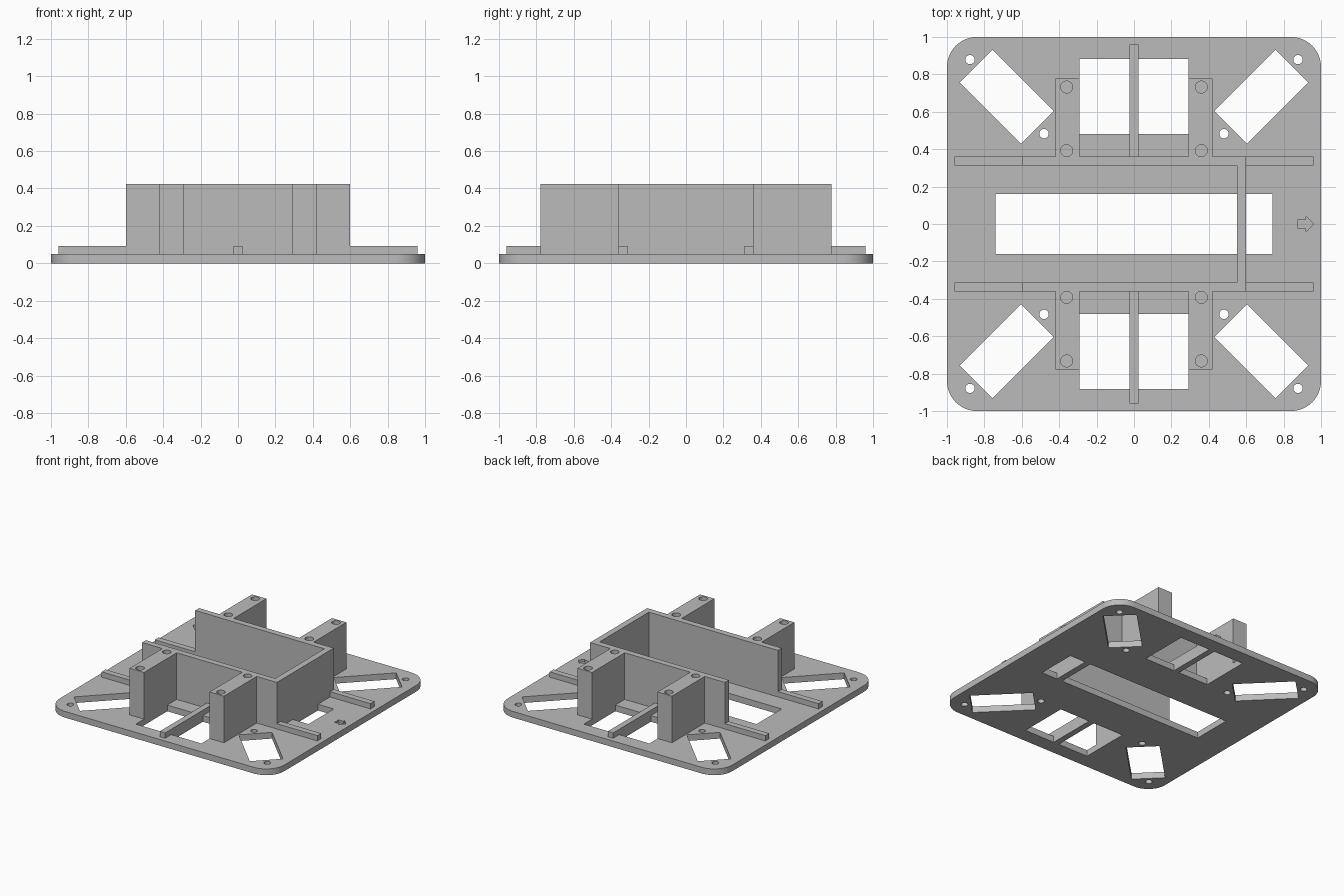
import bpy, bmesh, math
from mathutils import Vector

if "Cube" in bpy.data.objects:
    bpy.data.objects.remove(bpy.data.objects["Cube"])

grey = bpy.data.materials.new("plain grey")
grey.diffuse_color = (0.5, 0.5, 0.5, 1)
grey.use_nodes = True
grey.node_tree.nodes["Principled BSDF"].inputs["Base Color"].default_value = grey.diffuse_color

BASE, RIB, TOP = 0.05, 0.093, 0.425
SIGNS = [(sx, sy) for sx in (-1, 1) for sy in (-1, 1)]


def rect(x0, x1, y0, y1):
    x0, x1 = sorted((x0, x1))
    y0, y1 = sorted((y0, y1))
    return [(x0, y0), (x1, y0), (x1, y1), (x0, y1)]


def circle(x, y, r, n=32):
    return [(x + r * math.cos(2 * math.pi * i / n),
             y + r * math.sin(2 * math.pi * i / n)) for i in range(n)]


def prisms(name, outlines, z0, z1):
    """One object holding an upright prism for every 2D outline."""
    bm = bmesh.new()
    for pts in outlines:
        face = bm.faces.new([bm.verts.new((x, y, z0)) for x, y in pts])
        out = bmesh.ops.extrude_face_region(bm, geom=[face])
        moved = [v for v in out["geom"] if isinstance(v, bmesh.types.BMVert)]
        bmesh.ops.translate(bm, verts=moved, vec=Vector((0, 0, z1 - z0)))
    bmesh.ops.recalc_face_normals(bm, faces=bm.faces)
    mesh = bpy.data.meshes.new(name)
    bm.to_mesh(mesh)
    bm.free()
    mesh.materials.append(grey)
    obj = bpy.data.objects.new(name, mesh)
    bpy.context.collection.objects.link(obj)
    return obj


def cut(obj, cutter):
    mod = obj.modifiers.new("cut", 'BOOLEAN')
    mod.operation, mod.solver, mod.object = 'DIFFERENCE', 'EXACT', cutter
    bpy.context.view_layer.objects.active = obj
    bpy.ops.object.modifier_apply(modifier=mod.name)
    bpy.data.objects.remove(cutter)


def smooth(obj):
    bpy.ops.object.select_all(action='DESELECT')
    obj.select_set(True)
    bpy.context.view_layer.objects.active = obj
    bpy.ops.object.shade_smooth_by_angle(angle=math.radians(30))


# Base plate with rounded corners
R = 0.16
outline = []
for k, (sx, sy) in enumerate([(1, 1), (-1, 1), (-1, -1), (1, -1)]):
    for i in range(13):
        a = math.radians(90 * k + 7.5 * i)
        outline.append((sx * (1 - R) + R * math.cos(a), sy * (1 - R) + R * math.sin(a)))
plate = prisms("base_plate", [outline], 0, BASE)

# Openings: central slot and square windows, each leaving a crossbar
holes = [rect(-0.74, 0.55, -0.16, 0.16), rect(0.6, 0.74, -0.16, 0.16)]
for sx, sy in SIGNS:
    holes.append(rect(sx * 0.024, sx * 0.292, sy * 0.482, sy * 0.882))
    # Diagonal corner opening with a screw hole at each end
    c, u, v = 0.68, 0.1635, 0.087
    holes.append([(sx * (c + a * u + b * v), sy * (c + a * u - b * v))
                  for a, b in ((1, 1), (1, -1), (-1, -1), (-1, 1))])
    holes.append(circle(sx * 0.877, sy * 0.879, 0.025))
    holes.append(circle(sx * 0.481, sy * 0.483, 0.025))
cut(plate, prisms("plate_cutter", holes, -0.1, 0.2))

# Engraved direction arrow
arrow = [(0.878, -0.025), (0.92, -0.025), (0.92, -0.042), (0.96, 0),
         (0.92, 0.042), (0.92, 0.025), (0.878, 0.025)]
cut(plate, prisms("arrow_cutter", [arrow], 0.03, 0.2))
smooth(plate)

# Three-sided tray wall with four mounting posts, drawn as one outline
half = [(0.6, 0.362), (0.42, 0.362), (0.42, 0.778), (0.292, 0.778), (0.292, 0.362),
        (-0.292, 0.362), (-0.292, 0.778), (-0.42, 0.778), (-0.42, 0.362),
        (-0.6, 0.362), (-0.6, 0.313), (0.55, 0.313)]
tray = prisms("tray_wall_and_posts", [half + [(x, -y) for x, y in reversed(half)]], BASE, TOP)
screws = [circle(sx * 0.36, sy * y, 0.032) for sx, sy in SIGNS for y in (0.392, 0.732)]
cut(tray, prisms("post_hole_cutter", screws, TOP - 0.25, TOP + 0.1))
smooth(tray)

# Low stiffening ribs
ribs = [rect(sx * 0.6, sx * 0.96, sy * 0.313, sy * 0.362) for sx, sy in SIGNS]
ribs += [rect(-0.024, 0.024, sy * 0.362, sy * 0.96) for sy in (-1, 1)]
prisms("stiffening_ribs", ribs, BASE, RIB)
